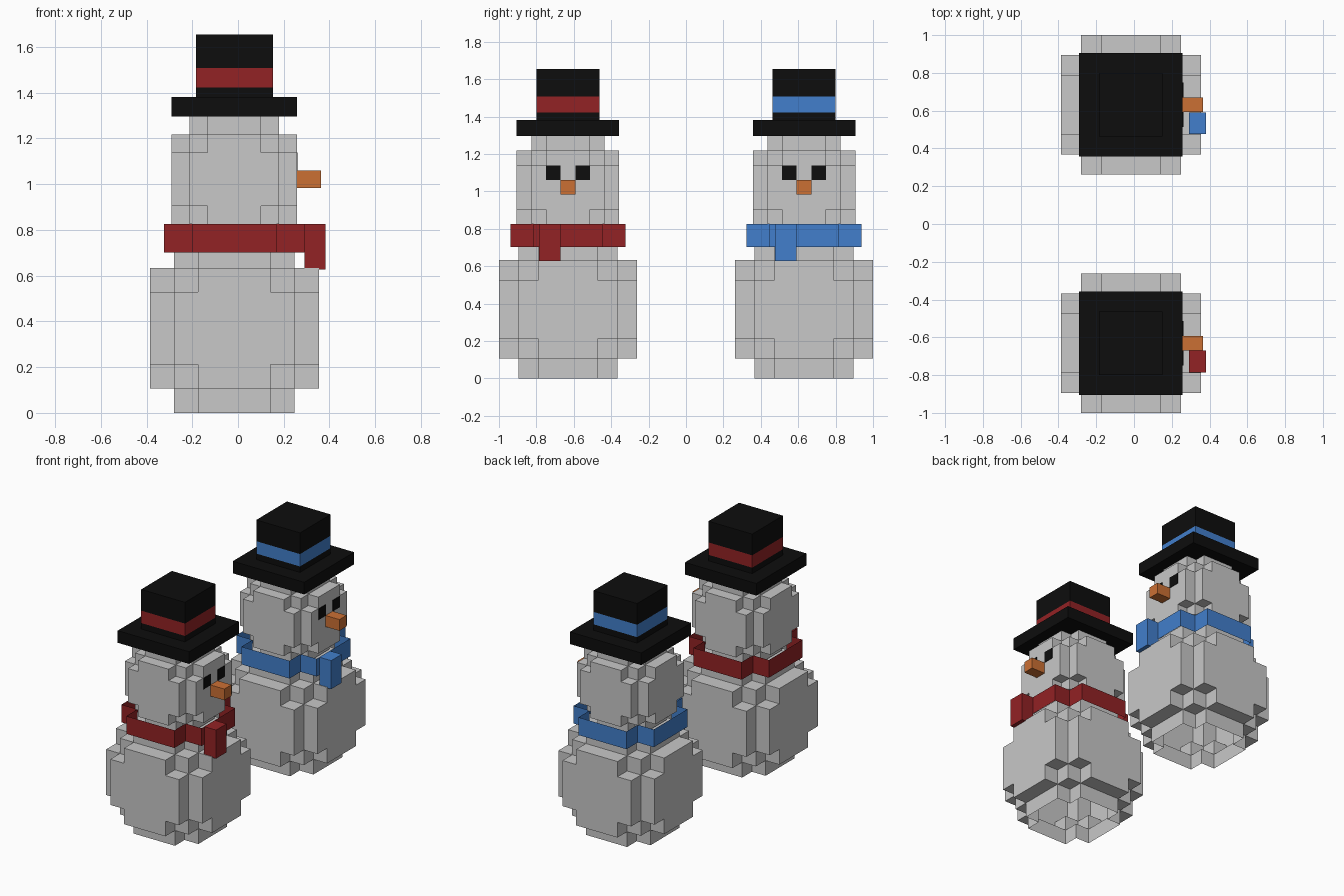
import bpy, bmesh, math
from mathutils import Vector

if "Cube" in bpy.data.objects:
    bpy.data.objects.remove(bpy.data.objects["Cube"])

CX = -0.016   # body axis in x; both figures look towards +x


def material(name, rgb):
    m = bpy.data.materials.new(name)
    m.diffuse_color = (*rgb, 1.0)
    m.use_nodes = True
    m.node_tree.nodes["Principled BSDF"].inputs["Base Color"].default_value = m.diffuse_color
    return m


SNOW = material("snow_grey", (0.58, 0.58, 0.58))
BLACK = material("hat_black", (0.004, 0.004, 0.004))
ORANGE = material("nose_orange", (0.60, 0.162, 0.034))
RED = material("scarf_red", (0.288, 0.016, 0.018))
BLUE = material("scarf_blue", (0.054, 0.212, 0.604))


def finish(bm, name, mat):
    me = bpy.data.meshes.new(name)
    bm.to_mesh(me)
    bm.free()
    me.materials.append(mat)
    ob = bpy.data.objects.new(name, me)
    bpy.context.collection.objects.link(ob)
    return ob


def box(name, lo, hi, mat):
    bm = bmesh.new()
    bmesh.ops.create_cube(bm, size=1)
    for v in bm.verts:
        v.co = Vector(h if c > 0 else l for c, l, h in zip(v.co, lo, hi))
    return finish(bm, name, mat)


def voxels(name, dims, filled, unit, origin, mat, skip=lambda cell, d: False):
    """Outer skin of a block grid; skip() leaves chosen faces open."""
    cells = {(i, j, k) for i in range(dims[0]) for j in range(dims[1])
             for k in range(dims[2]) if filled(i, j, k)}
    bm = bmesh.new()
    for c in sorted(cells):
        for axis in range(3):
            for s in (-1, 1):
                d = Vector((0, 0, 0))
                d[axis] = s
                if tuple(int(a + b) for a, b in zip(c, d)) in cells or skip(c, d):
                    continue
                u, w = Vector((0, 0, 0)), Vector((0, 0, 0))
                u[(axis + 1) % 3] = 0.5
                w[(axis + 2) % 3] = 0.5 * s
                mid = Vector(c) + Vector((0.5, 0.5, 0.5)) + d * 0.5
                quad = (mid - u - w, mid + u - w, mid + u + w, mid - u + w)
                bm.faces.new([bm.verts.new(Vector(origin) + p * unit) for p in quad])
    bmesh.ops.remove_doubles(bm, verts=bm.verts, dist=unit * 0.01)
    # merge the grid into large flat faces
    bmesh.ops.dissolve_limit(bm, angle_limit=0.01, verts=bm.verts, edges=bm.edges)
    return finish(bm, name, mat)


def ball_rule(i, j, k):
    return sum(max(0, abs(n - 3) - 1) for n in (i, j, k)) <= 3


def blocky_ball(name, cy, z0, width, skip=lambda c, d: False):
    return voxels(name, (7, 7, 7), ball_rule, width / 7,
                  (CX - width / 2, cy - width / 2, z0), SNOW, skip)


def snow_figure(cy, accent, tag):
    def part(name, x, y, z, mat):
        return box(f"{name}_{tag}", (x[0], cy + y[0], z[0]), (x[1], cy + y[1], z[1]), mat)

    def square(name, half, z, mat):
        return part(name, (CX - half, CX + half), (-half, half), z, mat)

    # body is open underneath
    blocky_ball(f"body_{tag}", cy, 0.0, 0.739, lambda c, d: d.z < 0 and c[2] == 0)
    blocky_ball(f"head_{tag}", cy, 0.748, 0.548)

    # scarf band (side walls only) and hanging tail
    voxels(f"scarf_{tag}", (5, 5, 1),
           lambda i, j, k: not (i in (0, 4) and j in (0, 4)), 0.123,
           (CX - 0.3075, cy - 0.3075, 0.702), accent, lambda c, d: d.z != 0)
    part("scarf_tail", (0.291, 0.382), (-0.155, -0.040), (0.627, 0.825), accent)

    # face
    front = CX + 0.274
    for side, s in (("right", -1), ("left", 1)):
        y = sorted((s * 0.039, s * 0.117))
        part(f"eye_{side}", (front - 0.003, front + 0.003), y, (1.061, 1.138), BLACK)
    part("nose", (front, 0.364), (-0.039, 0.039), (0.983, 1.061), ORANGE)

    # hat
    square("hat_brim", 0.274, (1.297, 1.381), BLACK)
    square("hat_crown_base", 0.168, (1.381, 1.422), BLACK)
    square("hat_band", 0.168, (1.422, 1.508), accent)
    square("hat_crown", 0.168, (1.508, 1.655), BLACK)


snow_figure(-0.631, RED, "red")
snow_figure(0.631, BLUE, "blue")
